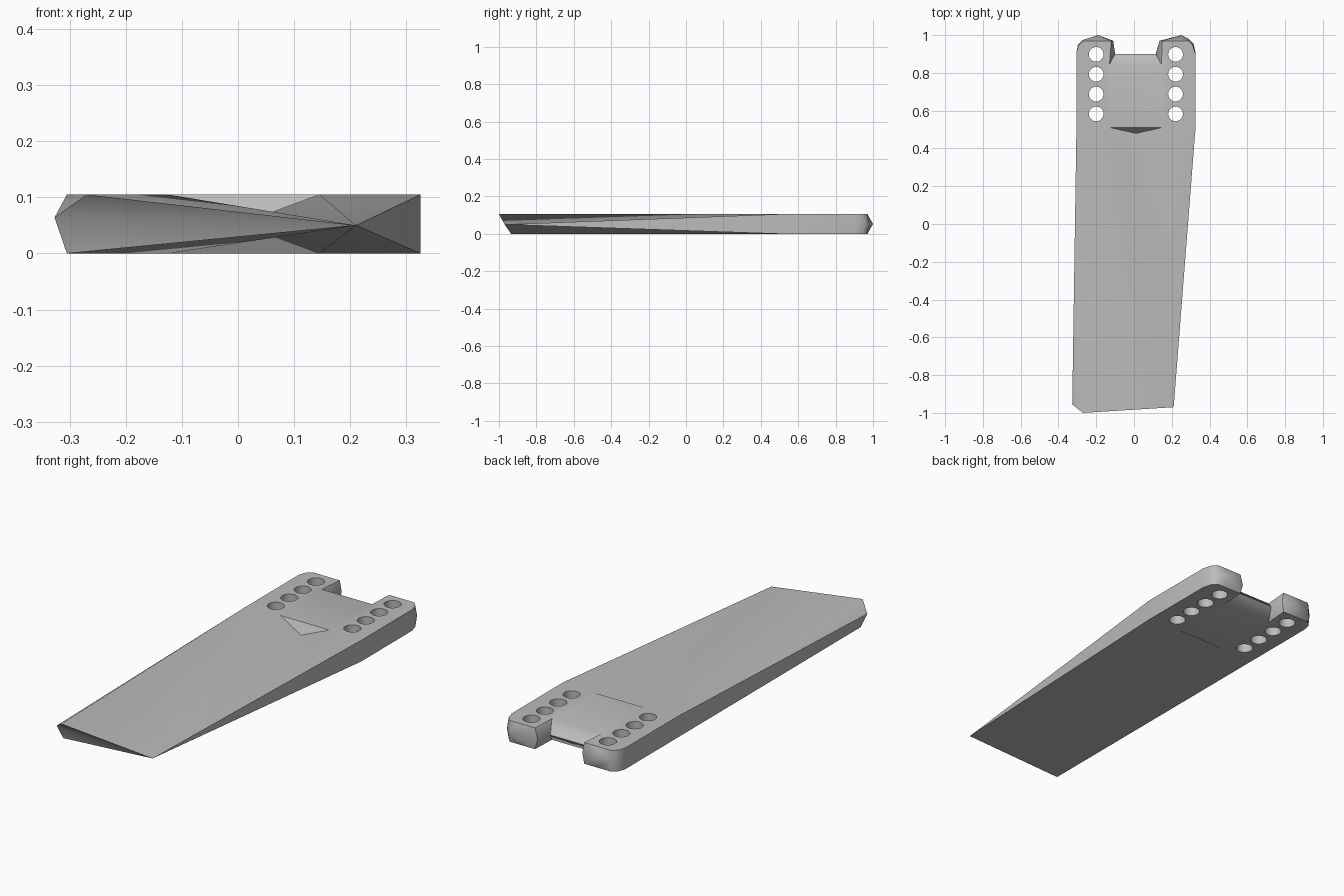
import bpy
import bmesh
from math import radians
from mathutils import Vector

cube = bpy.data.objects.get("Cube")
if cube:
    bpy.data.objects.remove(cube, do_unlink=True)

H = 0.105           # plate thickness
MID = H / 2

grey = bpy.data.materials.new("plain grey")
grey.use_nodes = True
colour = (0.5, 0.5, 0.5, 1)
grey.diffuse_color = colour
grey.node_tree.nodes["Principled BSDF"].inputs["Base Color"].default_value = colour

# Forked head: outline of both flat faces, and the bulging outline at mid height
flat = [(.325, .5), (.325, .9), (.312, .945), (.29, .97), (.25, .97), (.15, .97),
        (.145, .845), (-.13, .845), (-.12, .97), (-.19, .97), (-.27, .97),
        (-.295, .945), (-.305, .91), (-.305, .5)]
bulge = [(.325, .5), (.325, .91), (.315, .955), (.29, .98), (.25, 1), (.135, .97),
         (.115, .9), (-.1, .9), (-.11, .97), (-.19, 1), (-.27, .975),
         (-.297, .95), (-.305, .91), (-.305, .5)]

bm = bmesh.new()


def vert(x, y, z):
    return bm.verts.new((x, y, z))


top, mid, low = ([vert(x, y, z) for x, y in ring]
                 for ring, z in ((flat, H), (bulge, MID), (flat, 0)))
for upper, lower in ((top, mid), (mid, low)):
    for i in range(len(flat) - 1):
        bm.faces.new((upper[i], upper[i + 1], lower[i + 1], lower[i]))

# Tip of the blade: three corners on the left, one shared point on the right
tip = vert(.21, -.97, .05)
tip_top = vert(-.27, -1, H)
tip_side = vert(-.327, -.955, .064)
tip_low = vert(-.305, -.935, 0)

# Flat head faces, grooves and sloping blade faces, above and below
for ring, z, depth, corner in ((top, H, MID + .002, tip_top), (low, 0, MID - .002, tip_low)):
    left, right = vert(-.125, .51, z), vert(.145, .51, z)
    valley = vert(.01, .48, depth)
    bm.faces.new(ring + [left, right])
    for a, b, c in ((left, right, valley), (left, valley, tip), (valley, right, tip),
                    (right, ring[0], tip), (corner, left, tip), (ring[-1], left, corner),
                    (ring[0], mid[0], tip), (corner, tip_side, tip),
                    (ring[-1], mid[-1], corner if ring is low else tip_side)):
        bm.faces.new((a, b, c))
bm.faces.new((top[-1], tip_side, tip_top))
bm.faces.new((mid[-1], tip_low, tip_side))

bmesh.ops.recalc_face_normals(bm, faces=bm.faces)
bmesh.ops.triangulate(bm, faces=[f for f in bm.faces if len(f.verts) > 3])
mesh = bpy.data.meshes.new("forked_plate")
bm.to_mesh(mesh)
bm.free()
mesh.materials.append(grey)
plate = bpy.data.objects.new("forked_plate", mesh)
bpy.context.collection.objects.link(plate)

# Two rows of round through holes
cut = bmesh.new()
for x in (-.2, .22):
    for i in range(4):
        made = bmesh.ops.create_cone(cut, cap_ends=True, segments=32, radius1=.039,
                                     radius2=.039, depth=.4)
        bmesh.ops.translate(cut, verts=made["verts"], vec=Vector((x, .583 + i * .105, MID)))
cut_mesh = bpy.data.meshes.new("hole_cutter")
cut.to_mesh(cut_mesh)
cut.free()
cut_mesh.materials.append(grey)
cutter = bpy.data.objects.new("hole_cutter", cut_mesh)
cutter.hide_render = True
bpy.context.collection.objects.link(cutter)

holes = plate.modifiers.new("holes", 'BOOLEAN')
holes.operation = 'DIFFERENCE'
holes.solver = 'EXACT'
holes.object = cutter
bpy.ops.object.select_all(action='DESELECT')
bpy.context.view_layer.objects.active = plate
plate.select_set(True)
bpy.ops.object.modifier_apply(modifier="holes")
bpy.data.objects.remove(cutter, do_unlink=True)
bpy.ops.object.shade_smooth_by_angle(angle=radians(46))
